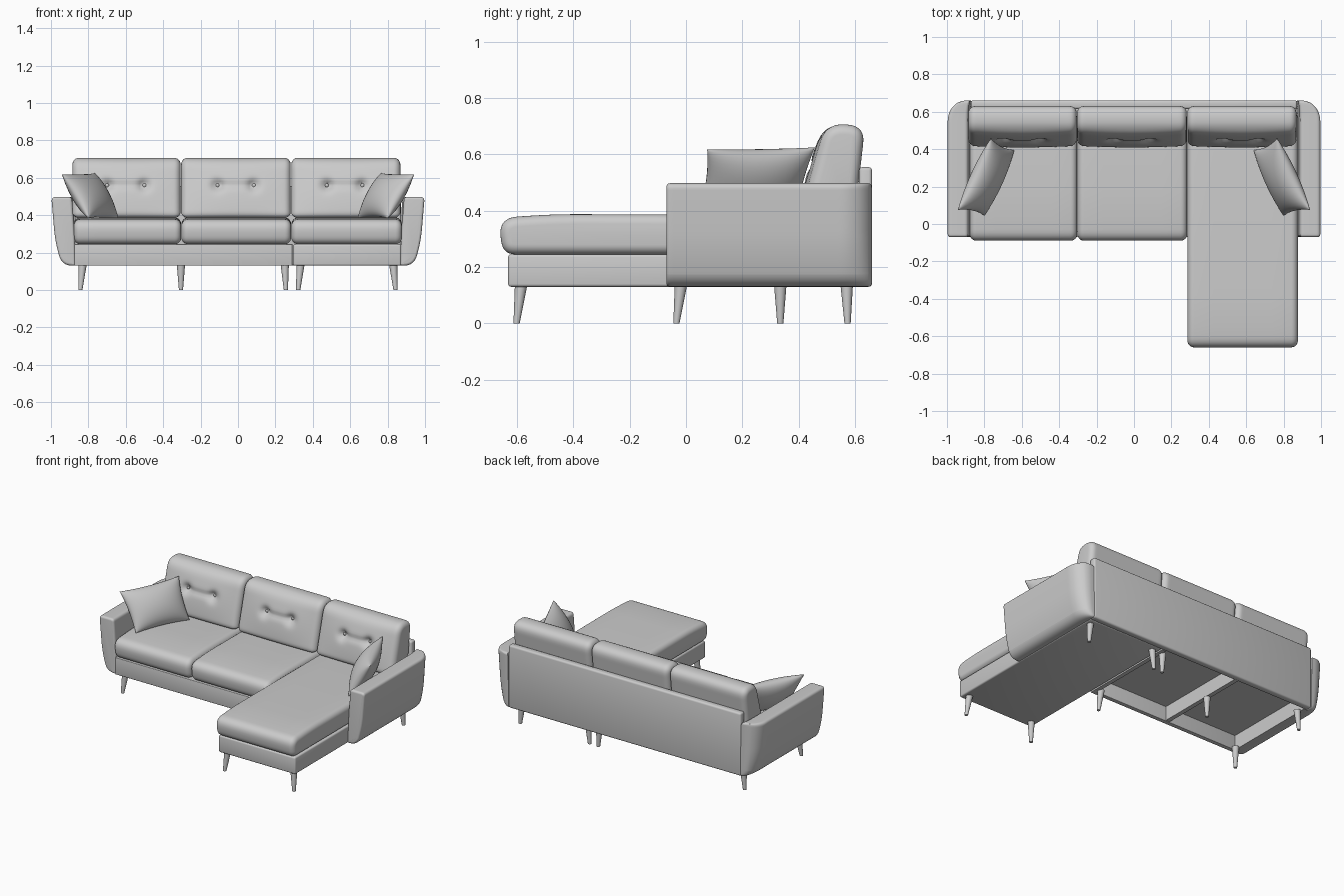
import bpy, bmesh, math
from mathutils import Vector

if "Cube" in bpy.data.objects:
    bpy.data.objects.remove(bpy.data.objects["Cube"])


def finish(name, bm, angle=40):
    bmesh.ops.remove_doubles(bm, verts=bm.verts[:], dist=1e-5)
    bmesh.ops.recalc_face_normals(bm, faces=bm.faces[:])
    me = bpy.data.meshes.new(name)
    bm.to_mesh(me)
    bm.free()
    me.shade_smooth()
    me.set_sharp_from_angle(angle=math.radians(angle))
    ob = bpy.data.objects.new(name, me)
    bpy.context.collection.objects.link(ob)
    return ob


def box(name, x, y, z, r=0.0):
    bm = bmesh.new()
    bmesh.ops.create_cube(bm, size=1)
    for v in bm.verts:
        v.co = [(a + b) / 2 + c * (b - a) for (a, b), c in zip((x, y, z), v.co)]
    if r:
        bmesh.ops.bevel(bm, geom=bm.edges[:], offset=r, segments=3, profile=0.5, affect='EDGES')
    return finish(name, bm)


def rounded(corners, step=0.0, n=7):
    """Polygon of (a, b, radius) corners turned into a smooth outline."""
    out, m = [], len(corners)
    for i, (a, b, r) in enumerate(corners):
        c = Vector((a, b))
        p = c + (Vector(corners[i - 1][:2]) - c).normalized() * r
        q = c + (Vector(corners[(i + 1) % m][:2]) - c).normalized() * r
        for k in range(n + 1):
            t = k / n
            out.append(p * (1 - t) ** 2 + c * 2 * t * (1 - t) + q * t * t)
    if step:
        fine = []
        for i, p in enumerate(out):
            q = out[(i + 1) % len(out)]
            cuts = max(1, int((q - p).length / step))
            fine += [p.lerp(q, k / cuts) for k in range(cuts)]
        out = fine
    return out


def inward(pts):
    m = len(pts)
    area = sum(pts[i - 1].cross(pts[i]) for i in range(m))
    s = 1 if area > 0 else -1
    res = []
    for i in range(m):
        t = (pts[(i + 1) % m] - pts[i - 1]).normalized()
        res.append(Vector((-t.y, t.x)) * s)
    return res


def loft(name, pts, lo, hi, r, place, step=0.1):
    """Sweep an outline from lo to hi with rounded ends; place() maps to 3D."""
    nor = inward(pts)
    ends = [(r * (1 - math.cos(a)), r * (1 - math.sin(a)))
            for a in [k * math.pi / 12 for k in range(7)]]
    count = max(2, int((hi - lo - 2 * r) / step))
    stations = [(lo + e, d) for e, d in ends]
    stations += [(lo + r + (hi - lo - 2 * r) * k / count, 0) for k in range(1, count)]
    stations += [(hi - e, d) for e, d in reversed(ends)]
    bm = bmesh.new()
    rings = [[bm.verts.new(place(s, p + v * d, v)) for p, v in zip(pts, nor)]
             for s, d in stations]
    m = len(pts)
    for A, B in zip(rings, rings[1:]):
        for i in range(m):
            j = (i + 1) % m
            bm.faces.new((A[i], A[j], B[j], B[i]))
    bm.faces.new(rings[0])
    bm.faces.new(rings[-1])
    return finish(name, bm)


# Seat cushions
def seat(name, x0, x1, y0):
    pts = rounded([(y0 + 0.012, 0.245, 0.045), (y0 - 0.006, 0.375, 0.07), (y0 + 0.2, 0.388, 0.08),
                   (0.6, 0.385, 0.04), (0.6, 0.245, 0.03)])
    loft(name, pts, x0, x1, 0.035, lambda s, p, v: (s, p.x, p.y))


seat("left_seat_cushion", -0.878, -0.304, -0.092)
seat("middle_seat_cushion", -0.302, 0.284, -0.092)
seat("chaise_cushion", 0.286, 0.876, -0.662)


# Tufted back cushions
def back_cushion(name, x0, x1, buttons):
    pts = rounded([(0.41, 0.385, 0.04), (0.497, 0.71, 0.065), (0.637, 0.703, 0.065),
                   (0.60, 0.385, 0.04)], step=0.013)
    zb = 0.56

    def place(s, p, v):
        y = p.x
        if v.x > 0.5:
            u = (2 * s - x0 - x1) / (x1 - x0)
            w = (p.y - 0.54) / 0.17
            y -= 0.02 * max(0, 1 - u * u) * max(0, 1 - w * w)
            for b in buttons:
                y += 0.03 * math.exp(-((s - b) ** 2 + (p.y - zb) ** 2) / 0.03 ** 2)
            if buttons[0] < s < buttons[1]:
                y += 0.01 * math.exp(-((p.y - zb) / 0.018) ** 2)
        return (s, y, p.y)

    loft(name, pts, x0, x1, 0.035, place, step=0.014)
    for i, b in enumerate(buttons):
        bm = bmesh.new()
        bmesh.ops.create_uvsphere(bm, u_segments=12, v_segments=8, radius=0.01)
        for v in bm.verts:
            v.co = (v.co.x + b, v.co.y * 0.5 + 0.467, v.co.z + zb)
        finish(f"{name}_button_{i + 1}", bm)


back_cushion("left_back_cushion", -0.885, -0.307, (-0.70, -0.50))
back_cushion("middle_back_cushion", -0.304, 0.282, (-0.11, 0.085))
back_cushion("right_back_cushion", 0.285, 0.868, (0.475, 0.665))

# Arms: flared front outline, wrapped round at the back corner
ARM = rounded([(0.868, 0.13, 0.01), (0.94, 0.13, 0.055), (0.977, 0.25, 0.08),
               (0.998, 0.498, 0.025), (0.888, 0.498, 0.02), (0.873, 0.3, 0.08)])


def arm(name, side):
    def place(s, p, v):
        t = min(1, max(0, (s - 0.55) / 0.11))
        f = 1 - 0.75 * (1 - math.sqrt(1 - t * t))
        return (side * (0.868 + (p.x - 0.868) * f), s, p.y)
    loft(name, ARM, -0.07, 0.66, 0.014, place, step=0.012)


arm("left_arm", -1)
arm("right_arm", 1)

# Back panel
box("back_panel", (-0.872, 0.872), (0.615, 0.661), (0.13, 0.555), 0.012)

# Open sofa frame: rails, divider and deck
Z = (0.13, 0.245)
box("sofa_front_rail", (-0.875, 0.291), (-0.07, -0.04), Z, 0.004)
box("sofa_left_rail", (-0.875, -0.845), (-0.045, 0.62), Z)
box("sofa_right_rail", (0.262, 0.291), (-0.045, 0.62), Z)
box("sofa_middle_rail", (-0.32, -0.29), (-0.045, 0.62), (0.135, 0.24))
box("sofa_deck", (-0.86, 0.28), (-0.05, 0.62), (0.232, 0.243))

# Closed chaise base
box("chaise_base", (0.296, 0.872), (-0.632, 0.62), Z, 0.01)


# Tapered splayed legs
def leg(name, x, y, lx=0.0, ly=0.0):
    bm = bmesh.new()
    bmesh.ops.create_cone(bm, cap_ends=True, segments=20, radius1=0.011, radius2=0.022, depth=0.135)
    for v in bm.verts:
        h = v.co.z + 0.0675
        k = h / 0.135
        v.co = (v.co.x + x + lx * k, v.co.y + y + ly * k, h)
    finish(name, bm)


leg("sofa_front_left_leg", -0.843, -0.034, 0.012, 0.016)
leg("sofa_front_right_leg", 0.256, -0.034, -0.006, 0.016)
leg("sofa_back_left_leg", -0.843, 0.574, 0.012, -0.003)
leg("sofa_back_right_leg", 0.256, 0.574, -0.006, -0.003)
leg("sofa_middle_leg", -0.305, 0.335)
leg("chaise_front_left_leg", 0.322, -0.602, 0.012, 0.016)
leg("chaise_front_right_leg", 0.842, -0.602, -0.012, 0.016)
leg("chaise_back_left_leg", 0.322, 0.574, 0.012, -0.003)
leg("chaise_back_right_leg", 0.842, 0.574, -0.012, -0.003)


# Throw pillows leaning on the arms
def pillow(name, side):
    c00, c10 = Vector((-0.80, 0.045, 0.385)), Vector((-0.64, 0.395, 0.385))
    c01, c11 = Vector((-0.942, 0.075, 0.618)), Vector((-0.765, 0.458, 0.625))
    n = (c10 - c00).cross(c01 - c00).normalized()
    N = 20
    bm = bmesh.new()
    for sign in (1, -1):
        g = []
        for i in range(N + 1):
            for j in range(N + 1):
                u, v = -math.cos(math.pi * i / N), -math.cos(math.pi * j / N)
                a = u * (1 - 0.07 * (1 - v * v)) * 0.5 + 0.5
                b = v * (1 - 0.07 * (1 - u * u)) * 0.5 + 0.5
                p = c00.lerp(c10, a).lerp(c01.lerp(c11, a), b)
                h = 0.068 * max(0, (1 - u * u) * (1 - v * v)) ** 0.5
                p = p + n * h * sign
                g.append(bm.verts.new((p.x * side, p.y, p.z)))
        for i in range(N):
            for j in range(N):
                k = i * (N + 1) + j
                bm.faces.new((g[k], g[k + 1], g[k + N + 2], g[k + N + 1]))
    finish(name, bm, 60)


pillow("left_throw_pillow", 1)
pillow("right_throw_pillow", -1)
